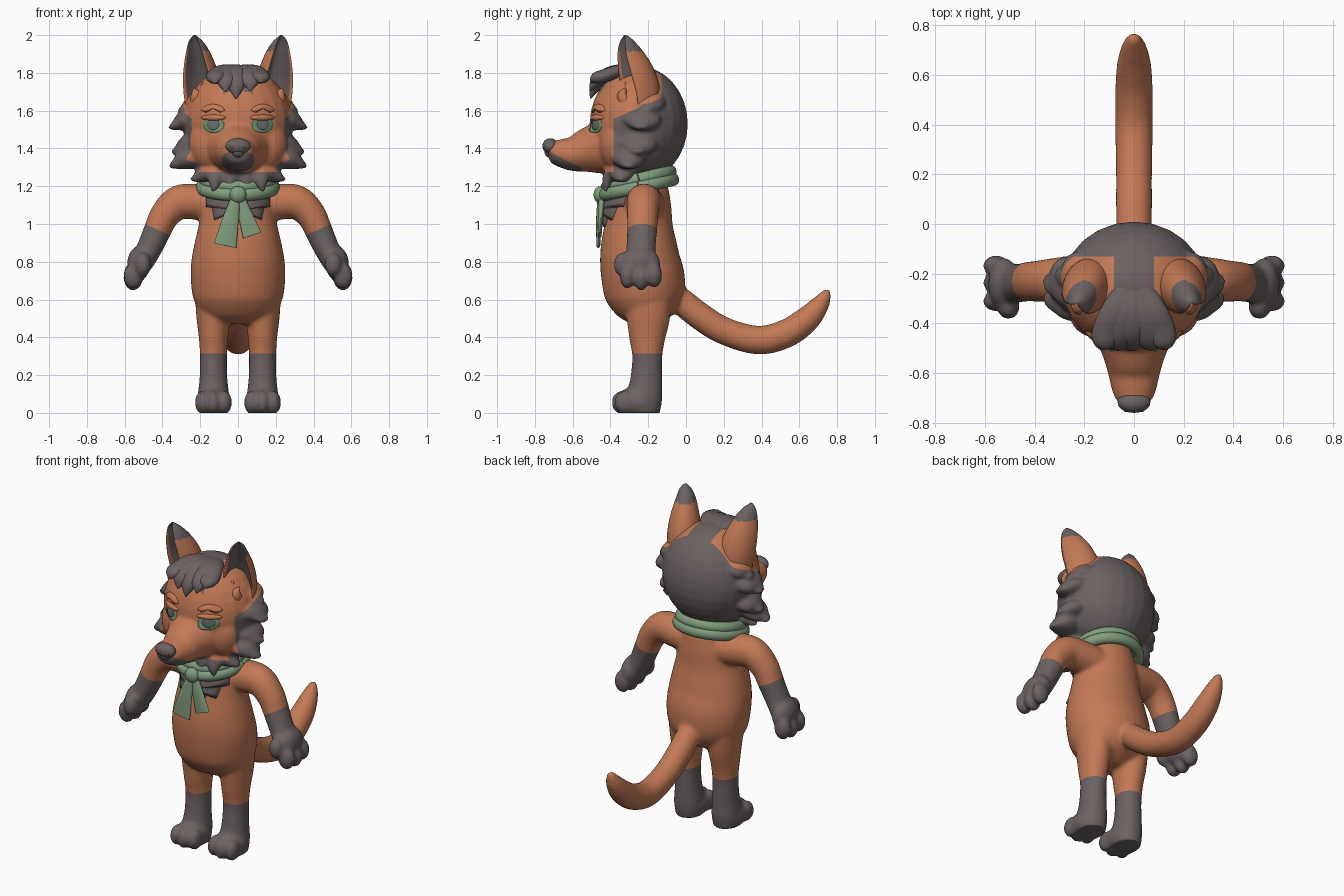
import bpy, bmesh, math
from mathutils import Vector, Matrix
from mathutils.bvhtree import BVHTree

if "Cube" in bpy.data.objects:
    bpy.data.objects.remove(bpy.data.objects["Cube"])


def mat(name, r, g, b):
    m = bpy.data.materials.new(name)
    m.diffuse_color = (r, g, b, 1)
    m.use_nodes = True
    m.node_tree.nodes["Principled BSDF"].inputs["Base Color"].default_value = m.diffuse_color
    return m


ORANGE = mat("orange fur", 0.54, 0.19, 0.09)
GREY = mat("grey fur", 0.15, 0.122, 0.122)
GREEN = mat("sage cloth", 0.22, 0.34, 0.205)
EYE = mat("eye green", 0.15, 0.29, 0.17)
IRIS = mat("iris grey", 0.14, 0.17, 0.16)
DARK = mat("nose grey", 0.1, 0.085, 0.09)
X, Y, Z = Vector((1, 0, 0)), Vector((0, 1, 0)), Vector((0, 0, 1))


def ball(bm, c, r):
    bmesh.ops.create_uvsphere(bm, u_segments=24, v_segments=16, radius=1,
                              matrix=Matrix.Translation(c) @ Matrix.Diagonal((*r, 1)))


def smooth_path(pts, sub):
    out = []
    for i in range(len(pts) - 1):
        p = [pts[max(i - 1, 0)], pts[i], pts[i + 1], pts[min(i + 2, len(pts) - 1)]]
        for k in range(sub):
            t = k / sub
            out.append([0.5 * (2 * b + (c - a) * t + (2 * a - 5 * b + 4 * c - d) * t * t
                               + (3 * b - a - 3 * c + d) * t ** 3) for a, b, c, d in zip(*p)])
    return out + [list(pts[-1])]


def tube(bm, pts, side, n=20, sub=5, dent=False):
    """Skin through points (x, y, z, radius along side, other radius)."""
    path = smooth_path(pts, sub)
    rings = []
    for i, p in enumerate(path):
        c = Vector(p[:3])
        t = (Vector(path[min(i + 1, len(path) - 1)][:3]) - Vector(path[max(i - 1, 0)][:3])).normalized()
        s = (side - t * side.dot(t)).normalized()
        u = t.cross(s)
        ring = []
        for j in range(n):
            th = 2 * math.pi * j / n
            f = -math.sin(th)
            if dent and f > 0.55:
                f = 0.55 - (f - 0.55) * 2.3
            ring.append(bm.verts.new(c + s * math.cos(th) * max(p[3], .002) - u * f * max(p[4], .002)))
        rings.append(ring)
    for a, b in zip(rings, rings[1:]):
        for j in range(n):
            bm.faces.new((a[j], a[(j + 1) % n], b[(j + 1) % n], b[j]))
    bm.faces.new(rings[0][::-1])
    bm.faces.new(rings[-1])


def finish(bm, name, mats, voxel=0, smooth=0):
    bmesh.ops.recalc_face_normals(bm, faces=bm.faces[:])
    me = bpy.data.meshes.new(name)
    bm.to_mesh(me)
    bm.free()
    ob = bpy.data.objects.new(name, me)
    bpy.context.collection.objects.link(ob)
    bpy.ops.object.select_all(action='DESELECT')
    ob.select_set(True)
    bpy.context.view_layer.objects.active = ob
    if voxel:
        r = ob.modifiers.new("blend", 'REMESH')
        r.mode, r.voxel_size = 'VOXEL', voxel
        s = ob.modifiers.new("soften", 'SMOOTH')
        s.factor, s.iterations = 0.5, smooth
        bpy.ops.object.modifier_apply(modifier="blend")
        bpy.ops.object.modifier_apply(modifier="soften")
    ob.data.materials.clear()
    for m in mats:
        ob.data.materials.append(m)
    for p in ob.data.polygons:
        p.use_smooth = True
    return ob


def paint(ob, planes, rule):
    """Cut clean colour borders, then pick the material by face centre."""
    bm = bmesh.new()
    bm.from_mesh(ob.data)
    for co, no in planes:
        bmesh.ops.bisect_plane(bm, geom=bm.verts[:] + bm.edges[:] + bm.faces[:], dist=1e-5,
                               plane_co=co, plane_no=no)
    for v in bm.verts:
        v.co.z = max(v.co.z, 0)
    for f in bm.faces:
        f.material_index = int(rule(f.calc_center_median()))
        f.smooth = True
    bm.to_mesh(ob.data)
    bm.free()
    return BVHTree.FromPolygons([v.co for v in ob.data.vertices],
                                [p.vertices[:] for p in ob.data.polygons])


def oval(x, z, a, b, top=1.0, n=28):
    return [(x + a * math.cos(t), z + b * min(math.sin(t), top))
            for t in (2 * math.pi * i / n for i in range(n))]


def patch(name, tree, outline, m, lift, bump=0.0, rings=5):
    """Panel pressed onto a surface from the front."""
    cx = sum(p[0] for p in outline) / len(outline)
    cz = sum(p[1] for p in outline) / len(outline)
    bm, loops = bmesh.new(), []
    for i in range(1, rings + 2):
        k = min(i / rings, 1)
        loop = []
        for x, z in outline:
            px, pz = cx + (x - cx) * k, cz + (z - cz) * k
            hit = tree.ray_cast(Vector((px, -2, pz)), Y)[0]
            y = hit.y if hit else -0.3
            y += 0.006 if i > rings else -lift - bump * (1 - k ** 3)
            loop.append(bm.verts.new((px, y, pz)))
        loops.append(loop)
    n = len(outline)
    bm.faces.new(loops[0])
    for a, b in zip(loops, loops[1:]):
        for j in range(n):
            bm.faces.new((a[j], a[(j + 1) % n], b[(j + 1) % n], b[j]))
    return finish(bm, name, [m])


# body: torso, tail, arms, hands, legs and feet blended together
bm = bmesh.new()
tube(bm, [(0, y, z, a, b) for z, y, a, b in (
    (.47, -.22, .1, .07), (.52, -.22, .19, .15), (.6, -.22, .235, .205), (.7, -.225, .25, .22),
    (.8, -.243, .248, .213), (.9, -.25, .23, .2), (1.0, -.25, .207, .18), (1.1, -.245, .19, .168),
    (1.18, -.24, .17, .15), (1.25, -.24, .14, .13), (1.32, -.24, .12, .12))], X, 32)
tube(bm, [(0, y, z, r, r) for y, z, r in (
    (-.12, .66, .06), (-.03, .595, .07), (.07, .515, .073), (.2, .435, .073), (.38, .385, .076), (.53, .42, .076),
    (.64, .495, .069), (.71, .575, .05), (.745, .635, .026), (.755, .655, .008))], X, 24)
for s in (-1, 1):
    tube(bm, [(s * x, y, z, a, b) for x, y, z, a, b in (
        (.08, -.22, 1.1, .11, .1), (.2, -.22, 1.115, .1, .095), (.31, -.225, 1.115, .09, .092),
        (.385, -.23, 1.05, .083, .08), (.425, -.232, .97, .08, .073), (.465, -.238, .88, .078, .068),
        (.51, -.24, .79, .085, .06))], Y, 24)
    ball(bm, (s * .525, -.24, .79), (.062, .105, .09))
    for y, z in ((-.31, .725), (-.237, .715), (-.168, .73)):
        ball(bm, (s * .555, y, z), (.052, .042, .068))
    ball(bm, (s * .505, -.335, .785), (.045, .048, .065))
    tube(bm, [(s * .13, y, z, a, b) for y, z, a, b in (
        (-.2, .64, .1, .13), (-.2, .5, .09, .115), (-.205, .4, .078, .097), (-.205, .3, .072, .08),
        (-.21, .18, .074, .085), (-.22, .08, .085, .095), (-.23, .0, .08, .09))], X, 24)
    ball(bm, (s * .13, -.255, .055), (.095, .125, .085))
    for x, y in ((.07, -.325), (.13, -.34), (.19, -.325)):
        ball(bm, (s * x, y, .055), (.038, .055, .062))
body = finish(bm, "body", [ORANGE, GREY], .011, 8)
hand = lambda x, z: (x - .425) * .42 - (z - .97) * .91
body_tree = paint(body, [((0, 0, .315), Z)] + [((s * .425, 0, .97), (s * .42, 0, -.91)) for s in (-1, 1)],
                  lambda c: (c.z < .315 and c.y < -.06) or (abs(c.x) > .3 and hand(abs(c.x), c.z) > 0))

# head: skull, muzzle, cheeks and pointed fur ruff
bm = bmesh.new()
ball(bm, (0, -.25, 1.53), (.29, .26, .305))
tube(bm, [(0, y, z, a, b) for y, z, a, b in (
    (-.3, 1.43, .22, .18), (-.42, 1.41, .18, .15), (-.52, 1.39, .13, .12), (-.6, 1.372, .105, .093),
    (-.67, 1.378, .088, .073), (-.71, 1.388, .068, .055), (-.73, 1.39, .035, .03))], X, 28)
for s in (-1, 1):
    ball(bm, (s * .14, -.36, 1.43), (.12, .1, .15))
    for x, y, z, w in ((.315, -.2, 1.6, .1), (.365, -.23, 1.51, .11), (.35, -.25, 1.38, .11),
                       (.365, -.3, 1.305, .09), (.25, -.34, 1.235, .08)):
        tube(bm, [(s * (x - .16), y - .01, z + .06, w, .07), (s * (x - .08), y, z + .035, w * .9, .055),
                  (s * (x - .03), y, z + .01, w * .5, .026), (s * x, y + .01, z, .012, .006)], Y, 16)
    for x in (.04, .12):
        tube(bm, [(s * x, -.36, 1.3, .06, .06), (s * x, -.41, 1.24, .045, .035),
                  (s * x * 1.1, -.43, 1.17, .008, .008)], X, 14)
head = finish(bm, "head", [ORANGE, GREY], .0105, 4)


def head_grey(c):
    side = c.y > -.385 and c.z < 1.555 + (c.y + .385) * .45
    crown = c.z > 1.6 and (c.y > -.13 or abs(c.x) < .08 and c.y > -.46)
    chin = c.y < -.55 and c.z < 1.30 - (.56 + c.y) * .5
    return side or crown or chin or (c.z < 1.275 and c.y > -.5) or abs(c.x) > .292


head_tree = paint(head, [((0, -.385, 0), Y), ((0, -.385, 1.555), (0, -.45, 1)), ((0, -.13, 0), Y),
                         ((.08, 0, 0), X), ((-.08, 0, 0), X), ((0, -.56, 1.3), (0, .5, 1))], head_grey)

# ears: cupped cones, grey inside and at the tip
for s, label in ((-1, "left"), (1, "right")):
    bm = bmesh.new()
    tube(bm, [(s * x, y, z, a, b) for x, y, z, a, b in (
        (.17, -.24, 1.58, .1, .1), (.185, -.25, 1.7, .1, .115), (.2, -.275, 1.8, .088, .108),
        (.215, -.305, 1.9, .062, .078), (.227, -.318, 1.965, .036, .042), (.23, -.322, 2.0, .006, .008))],
        Vector((math.cos(.45), s * math.sin(.45), 0)), 36, 8, True)
    ear = finish(bm, label + "_ear", [ORANGE, GREY])
    for p in ear.data.polygons:
        f = -math.sin(2 * math.pi * (p.index % 36 + .5) / 36)
        p.material_index = int(f > .6 or p.center.z > 1.915)
    bm = bmesh.new()
    for x, tx, tz in ((.13, .15, 1.77), (.17, .19, 1.75), (.21, .235, 1.72)):
        tube(bm, [(s * x, -.31, 1.62, .04, .04), (s * (x + .01), -.335, 1.68, .032, .03),
                  (s * tx, -.32, tz, .003, .003)], X, 12)
    finish(bm, label + "_ear_fluff", [ORANGE])

    # eye, iris, lid and brow on each side
    patch(label + "_eye", head_tree, oval(s * .13, 1.525, .056, .042, .6), EYE, .004)
    patch(label + "_iris", head_tree, oval(s * .133, 1.528, .032, .03, .65), IRIS, .008)
    patch(label + "_eyelid", head_tree, oval(s * .13, 1.563, .066, .016), ORANGE, .003, .013)
    brow = [(s * (.132 + r * math.cos(t) * 1.15), 1.57 + r * math.sin(t)) for r, ts in (
        (.065, range(30, 151, 12)), (.038, range(150, 29, -12))) for t in map(math.radians, ts)]
    patch(label + "_brow", head_tree, brow, ORANGE, .008, .01)

# nose with nostrils
bm = bmesh.new()
ball(bm, (0, -.718, 1.412), (.066, .042, .042))
ball(bm, (0, -.715, 1.385), (.035, .035, .035))
finish(bm, "nose", [GREY])
bm = bmesh.new()
for s in (-1, 1):
    ball(bm, (s * .03, -.745, 1.405), (.014, .012, .01))
finish(bm, "nostrils", [DARK])

# forelock of overlapping locks
bm = bmesh.new()
for x, z in ((-.12, 1.745), (-.065, 1.7), (-.01, 1.665), (.065, 1.705), (.12, 1.75)):
    tube(bm, [(x * .2, -.22, 1.8, .03, .02), (x * .55, -.34, 1.81, .06, .035), (x * .9, -.43, 1.785, .06, .035),
              (x, -.48, (z + 1.79) / 2, .045, .03), (x, -.505, z, .004, .004)], X, 16)
finish(bm, "forelock", [GREY])

# chest fur below the scarf
tips = [(-.17, 1.2), (-.17, 1.09), (-.145, 1.11), (-.125, 1.02), (-.09, 1.07), (-.05, .985), (0, 1.04),
        (.05, .985), (.09, 1.07), (.125, 1.02), (.145, 1.11), (.17, 1.09), (.17, 1.2)]
edge = [tuple(a[i] + (b[i] - a[i]) * k / 4 for i in (0, 1))
        for a, b in zip(tips, tips[1:] + tips[:1]) for k in range(4)]
patch("chest_fur", body_tree, edge, GREY, .01, .015)

# scarf: two wrapped folds, knot and hanging ends
bm = bmesh.new()
for dz, grow, r in ((.022, -.008, .034), (-.02, .006, .034)):
    loop = []
    for i in range(25):
        t = 2 * math.pi * i / 24
        loop.append(((.187 + grow) * math.cos(t), -.25 + (.178 + grow) * math.sin(t),
                     1.215 + dz + .04 * math.sin(t), r, .03))
    tube(bm, loop, Z, 14, 3)
finish(bm, "scarf_wrap", [GREEN])
bm = bmesh.new()
ball(bm, (0, -.455, 1.155), (.045, .034, .045))
finish(bm, "scarf_knot", [GREEN])
bm = bmesh.new()
tube(bm, [(-.01, -.45, 1.14, .025, .018), (-.04, -.462, 1.02, .044, .014), (-.068, -.464, .885, .06, .01)], X, 20)
tube(bm, [(.01, -.445, 1.14, .025, .018), (.045, -.453, 1.03, .04, .014), (.075, -.457, .94, .05, .01)], X, 20)
ends = finish(bm, "scarf_ends", [GREEN])
bpy.ops.object.shade_smooth_by_angle(angle=math.radians(50))
